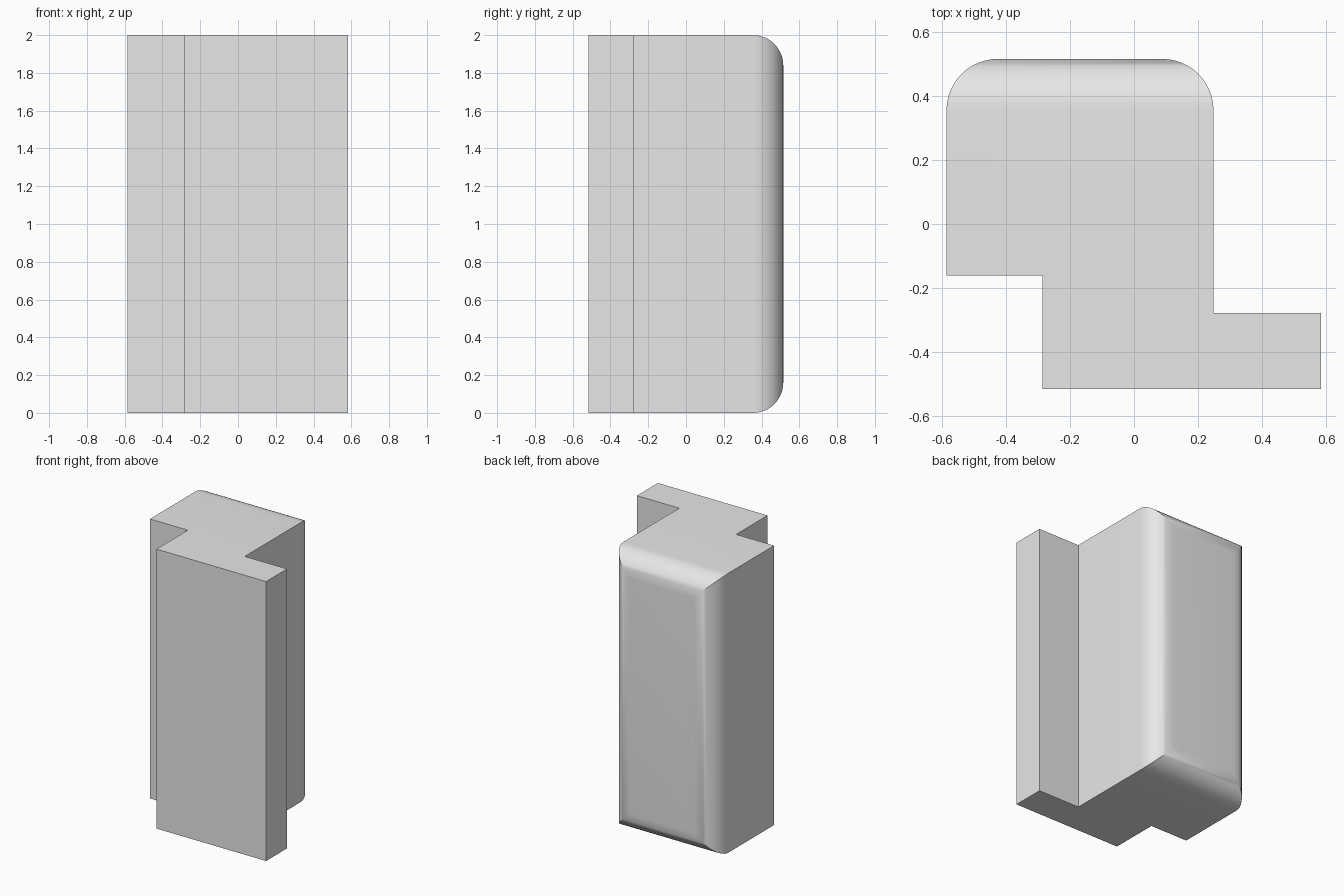
import bpy
import bmesh

cube = bpy.data.objects.get("Cube")
if cube:
    bpy.data.objects.remove(cube, do_unlink=True)

HEIGHT = 2.0
RADIUS = 0.16
BACK = 0.515

# Single flat material
grey = bpy.data.materials.new("light_grey")
grey.use_nodes = True
grey.diffuse_color = (0.8, 0.8, 0.8, 1)
grey.node_tree.nodes["Principled BSDF"].inputs["Base Color"].default_value = (0.8, 0.8, 0.8, 1)

# Stepped plan outline, counter-clockwise from above
outline = [(-0.285, -0.515), (0.583, -0.515), (0.583, -0.278), (0.248, -0.278),
           (0.248, BACK), (-0.585, BACK), (-0.585, -0.16), (-0.285, -0.16)]

# Extrude the outline to full height
bm = bmesh.new()
base = bm.faces.new([bm.verts.new((x, y, 0)) for x, y in outline])
top = bmesh.ops.extrude_face_region(bm, geom=[base])
bmesh.ops.translate(bm, vec=(0, 0, HEIGHT),
                    verts=[v for v in top["geom"] if isinstance(v, bmesh.types.BMVert)])
bmesh.ops.recalc_face_normals(bm, faces=bm.faces)

# Round the four edges around the back face
back_edges = [e for e in bm.edges if all(v.co.y > BACK - 0.001 for v in e.verts)]
bmesh.ops.bevel(bm, geom=back_edges, offset=RADIUS, offset_type='OFFSET',
                segments=12, profile=0.5, affect='EDGES', clamp_overlap=True)
bmesh.ops.recalc_face_normals(bm, faces=bm.faces)

mesh = bpy.data.meshes.new("stepped_block")
bm.to_mesh(mesh)
bm.free()
mesh.materials.append(grey)
block = bpy.data.objects.new("stepped_block", mesh)
bpy.context.collection.objects.link(block)

# Smooth the rounds and keep the corners crisp
bpy.ops.object.select_all(action='DESELECT')
block.select_set(True)
bpy.context.view_layer.objects.active = block
bpy.ops.object.shade_smooth_by_angle(angle=0.6)
